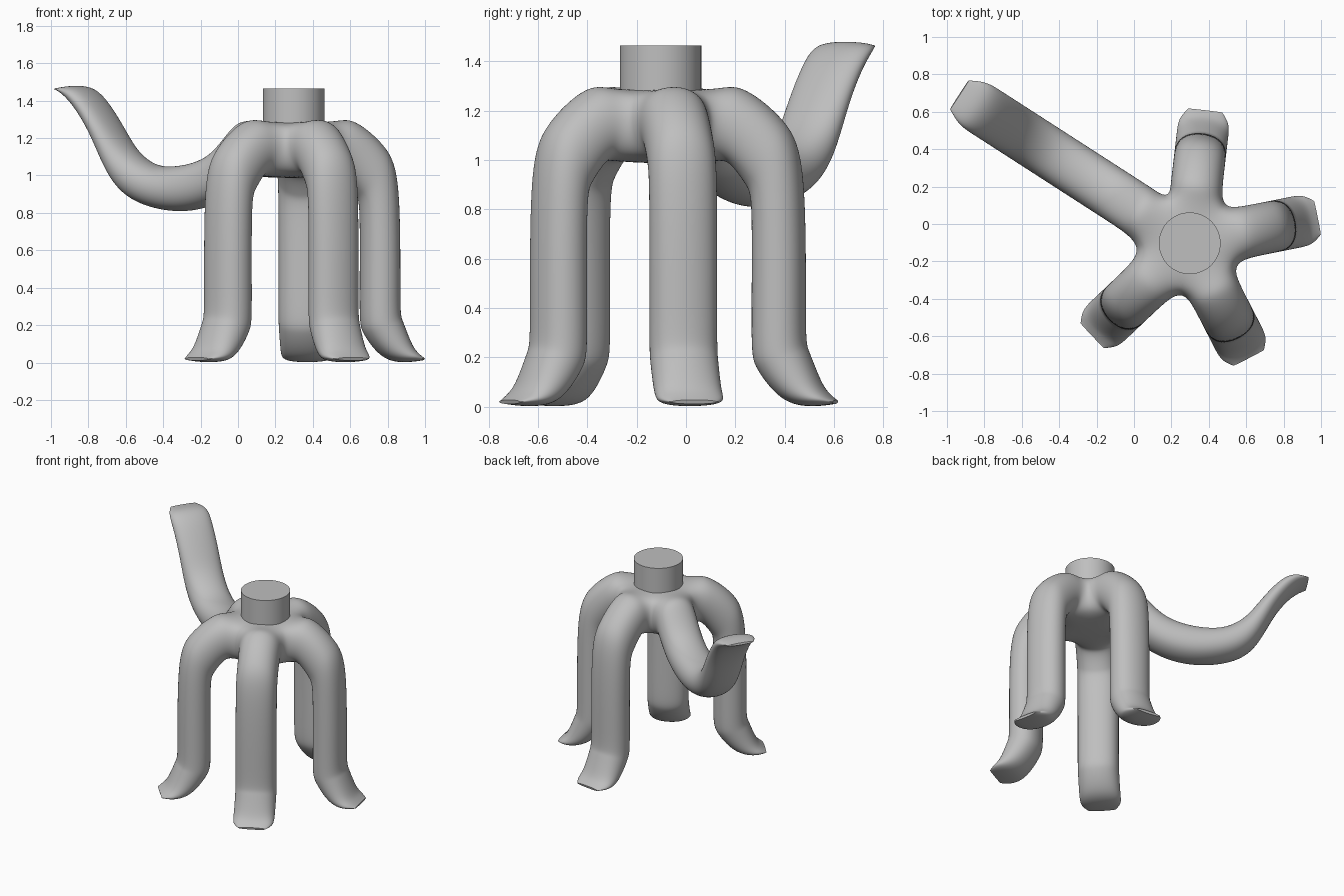
import bpy, bmesh
from math import radians, sin, cos
from mathutils import Vector

cube = bpy.data.objects.get("Cube")
if cube:
    bpy.data.objects.remove(cube, do_unlink=True)

HUB = Vector((0.298, -0.103, 0))
HALF_WIDTH, TIP_HALF_WIDTH = 0.138, 0.1
SWELL = 1.09          # cage allowance for subdivision shrinkage

grey = bpy.data.materials.new("plain grey")
grey.use_nodes = True
grey.diffuse_color = (0.52, 0.52, 0.52, 1)
grey.node_tree.nodes["Principled BSDF"].inputs["Base Color"].default_value = grey.diffuse_color

# Limb side profiles: (distance, height) of the underside, then of the upper side
HUB_EDGE = ((0.2, 1.0), (0.2, 1.27))
LEG = [
    HUB_EDGE,
    ((0.28, 0.985), (0.33, 1.285)),
    ((0.35, 0.9), (0.5, 1.16)),
    ((0.375, 0.75), (0.585, 0.9)),
    ((0.375, 0.32), (0.595, 0.38)),
    ((0.4, 0.15), (0.61, 0.22)),
    ((0.5, 0.035), (0.655, 0.11)),
    ((0.62, 0.002), (0.69, 0.055)),
    ((0.715, 0.01), (0.72, 0.028)),
]
TENTACLE = [
    HUB_EDGE,
    ((0.3, 0.97), (0.34, 1.27)),
    ((0.46, 0.87), (0.51, 1.12)),
    ((0.7, 0.81), (0.75, 1.05)),
    ((0.96, 0.85), (0.92, 1.07)),
    ((1.13, 0.98), (1.04, 1.15)),
    ((1.25, 1.2), (1.13, 1.26)),
    ((1.35, 1.35), (1.24, 1.4)),
    ((1.42, 1.42), (1.35, 1.475)),
    ((1.475, 1.455), (1.47, 1.47)),
]
# Direction, reach and profile of each limb
LIMBS = [
    (11.3, 0.97, LEG),
    (83.3, 0.995, LEG),
    (147.2, 0.995, TENTACLE),
    (223.5, 1.0, LEG),
    (297.2, 0.96, LEG),
]


def fit(points):
    """Move inner cage points so the smoothed curve passes through the originals."""
    cage = [p.copy() for p in points]
    for _ in range(8):
        for i in range(1, len(cage) - 1):
            smoothed = (cage[i - 1] + cage[i] * 4 + cage[i + 1]) / 6
            cage[i] += points[i] - smoothed
    return cage


def cage_sides(profile, reach):
    """Swell each section about its middle and fit both sides of the limb."""
    low, high = [], []
    for i, section in enumerate(profile):
        a, b = (Vector((distance * reach, height)) for distance, height in section)
        mid, half = (a + b) / 2, (b - a) / 2
        half *= SWELL if 0 < i < len(profile) - 1 else 1
        low.append(mid - half)
        high.append(mid + half)
    return fit(low), fit(high)


def finish(obj):
    obj.data.materials.append(grey)
    bpy.ops.object.select_all(action="DESELECT")
    obj.select_set(True)
    bpy.context.view_layer.objects.active = obj
    bpy.ops.object.shade_smooth_by_angle(angle=radians(40))


# Hub corners sit in the valleys between neighbouring limbs
bm = bmesh.new()
crease = bm.edges.layers.float.new("crease_edge")
angles = [limb[0] for limb in LIMBS]
top, bottom = [], []
for k, angle in enumerate(angles):
    following = angles[(k + 1) % len(angles)]
    valley = radians(angle + ((following - angle) % 360) / 2)
    spoke = Vector((cos(valley), sin(valley), 0)) * 0.28
    bottom.append(bm.verts.new(HUB + spoke + Vector((0, 0, 0.985))))
    top.append(bm.verts.new(HUB + spoke + Vector((0, 0, 1.285))))
bm.faces.new(top)
bm.faces.new(bottom[::-1])

# Limbs grow out of the hub sides as four-sided tubes
for k, (angle, reach, profile) in enumerate(LIMBS):
    a = radians(angle)
    outward = Vector((cos(a), sin(a), 0))
    across = Vector((-sin(a), cos(a), 0))
    low, high = cage_sides(profile, reach)
    ring = [bottom[k - 1], bottom[k], top[k], top[k - 1]]
    for i in range(1, len(low)):
        last = i == len(low) - 1
        width = TIP_HALF_WIDTH if last else HALF_WIDTH * SWELL
        corners = [(low[i], -1), (low[i], 1), (high[i], 1), (high[i], -1)]
        new = [bm.verts.new(HUB + outward * p.x + across * width * side + Vector((0, 0, p.y)))
               for p, side in corners]
        for j in range(4):
            n = (j + 1) % 4
            bm.faces.new((ring[j], ring[n], new[n], new[j]))
        ring = new
    # Crisp flat tip
    for edge in bm.faces.new(ring).edges:
        edge[crease] = 1.0

bmesh.ops.recalc_face_normals(bm, faces=bm.faces)
mesh = bpy.data.meshes.new("limbed_body")
bm.to_mesh(mesh)
bm.free()
body = bpy.data.objects.new("limbed_body", mesh)
bpy.context.collection.objects.link(body)
smooth = body.modifiers.new("smooth", "SUBSURF")
smooth.levels = smooth.render_levels = 4
bpy.context.view_layer.objects.active = body
body.select_set(True)
bpy.ops.object.modifier_apply(modifier=smooth.name)
finish(body)

# Round post on top of the hub
bpy.ops.mesh.primitive_cylinder_add(vertices=64, radius=0.165, depth=0.3,
                                    location=HUB + Vector((0, 0, 1.315)))
post = bpy.context.object
post.name = "top_post"
finish(post)
